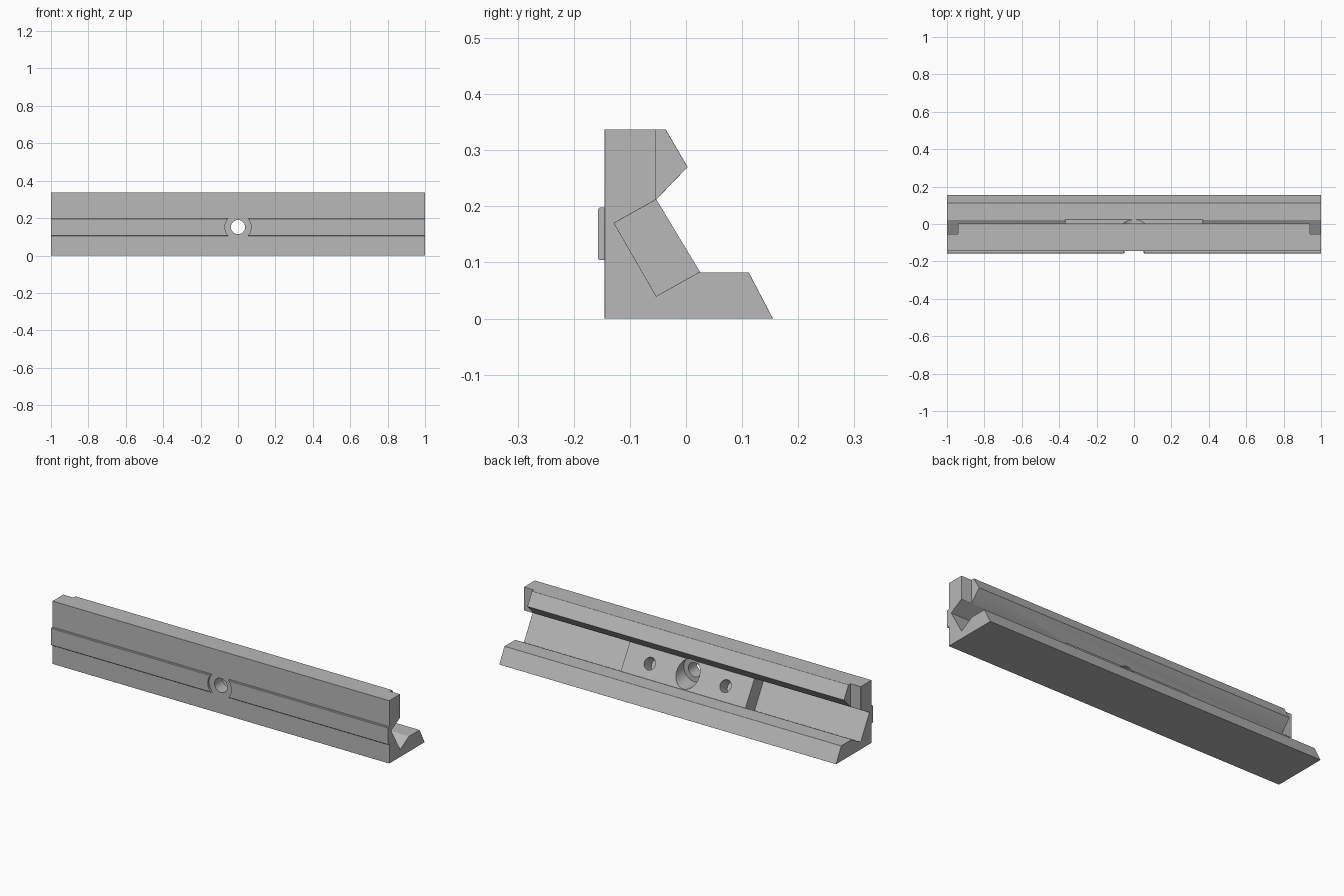
import bpy, bmesh, math
from mathutils import Matrix

if "Cube" in bpy.data.objects:
    bpy.data.objects.remove(bpy.data.objects["Cube"])

steel = bpy.data.materials.new("plain grey metal")
steel.use_nodes = True
GREY = (0.48, 0.48, 0.48, 1)
steel.diffuse_color = GREY
steel.node_tree.nodes["Principled BSDF"].inputs["Base Color"].default_value = GREY


def finish(name, bm, helper):
    bmesh.ops.recalc_face_normals(bm, faces=bm.faces)
    mesh = bpy.data.meshes.new(name)
    bm.to_mesh(mesh)
    bm.free()
    mesh.materials.append(steel)
    ob = bpy.data.objects.new(name, mesh)
    bpy.context.collection.objects.link(ob)
    if helper:
        ob.hide_render = True
        ob.hide_set(True)
    return ob


def extrude(name, profile, x0, x1, helper=False):
    """Sweep a (y, z) outline from x0 to x1."""
    bm = bmesh.new()
    face = bm.faces.new([bm.verts.new((x0, y, z)) for y, z in profile])
    new = bmesh.ops.extrude_face_region(bm, geom=[face])["geom"]
    verts = [v for v in new if isinstance(v, bmesh.types.BMVert)]
    bmesh.ops.translate(bm, verts=verts, vec=(x1 - x0, 0, 0))
    return finish(name, bm, helper)


def cylinder(name, centre, radius, depth, tilt=90):
    """Cutter whose axis is turned about x away from vertical."""
    bm = bmesh.new()
    turn = Matrix.Translation(centre) @ Matrix.Rotation(math.radians(tilt), 4, "X")
    bmesh.ops.create_cone(bm, cap_ends=True, segments=48, radius1=radius,
                          radius2=radius, depth=depth, matrix=turn)
    return finish(name, bm, True)


def boolean(ob, other, operation="DIFFERENCE"):
    mod = ob.modifiers.new(other.name, "BOOLEAN")
    mod.operation = operation
    mod.solver = "EXACT"
    mod.object = other


def chamfer(ob, width):
    mod = ob.modifiers.new("chamfer", "BEVEL")
    mod.width = width
    mod.segments = 1
    mod.limit_method = "ANGLE"


def smooth(ob):
    bpy.ops.object.select_all(action="DESELECT")
    ob.select_set(True)
    bpy.context.view_layer.objects.active = ob
    bpy.ops.object.shade_smooth_by_angle(angle=math.radians(25))


HOLE_Z = 0.152

# Main jaw body: upright slab, overhanging lip, slanted groove and foot
body = extrude("jaw_body", [
    (-.145, 0), (.155, 0), (.112, .082), (.022, .082), (-.053, .04),
    (-.128, .17), (-.053, .212), (.003, .27), (-.036, .337), (-.145, .337)], -1, 1)

# Lip stops short of both ends
for side, name in ((-1, "right"), (1, "left")):
    notch = extrude(name + "_lip_notch",
                    [(-.0535, .15), (.1, .15), (.1, .4), (-.0535, .4)],
                    *sorted((side * .94, side * 1.1)), helper=True)
    boolean(body, notch)
chamfer(body, .003)

# Centre block filling the groove
block = extrude("centre_block", [
    (-.052, .211), (.025, .083), (.02, .06), (-.05, .03), (-.14, .17), (-.06, .22)],
    -.37, .37, helper=True)
boolean(body, block, "UNION")

# Bolt hole with counterbore, and two slanted blind holes
boolean(body, cylinder("bolt_hole", (0, 0, HOLE_Z), .038, .6))
boolean(body, cylinder("counterbore", (0, .025, HOLE_Z), .066, .2))
for side, name in ((-1, "right"), (1, "left")):
    boolean(body, cylinder(name + "_blind_hole", (side * .225, -.0155, .147),
                           .032, .14, tilt=-60))
smooth(body)

# Front locating keys, scooped out round the bolt hole
scoop = cylinder("key_scoop", (0, -.15, HOLE_Z), .07, .1)
for side, name in ((-1, "right"), (1, "left")):
    key = extrude(name + "_front_key", [
        (-.157, .107), (-.154, .104), (-.145, .104),
        (-.145, .198), (-.154, .198), (-.157, .195)],
        *sorted((side * .03, side * 1)))
    boolean(key, scoop)
    smooth(key)
